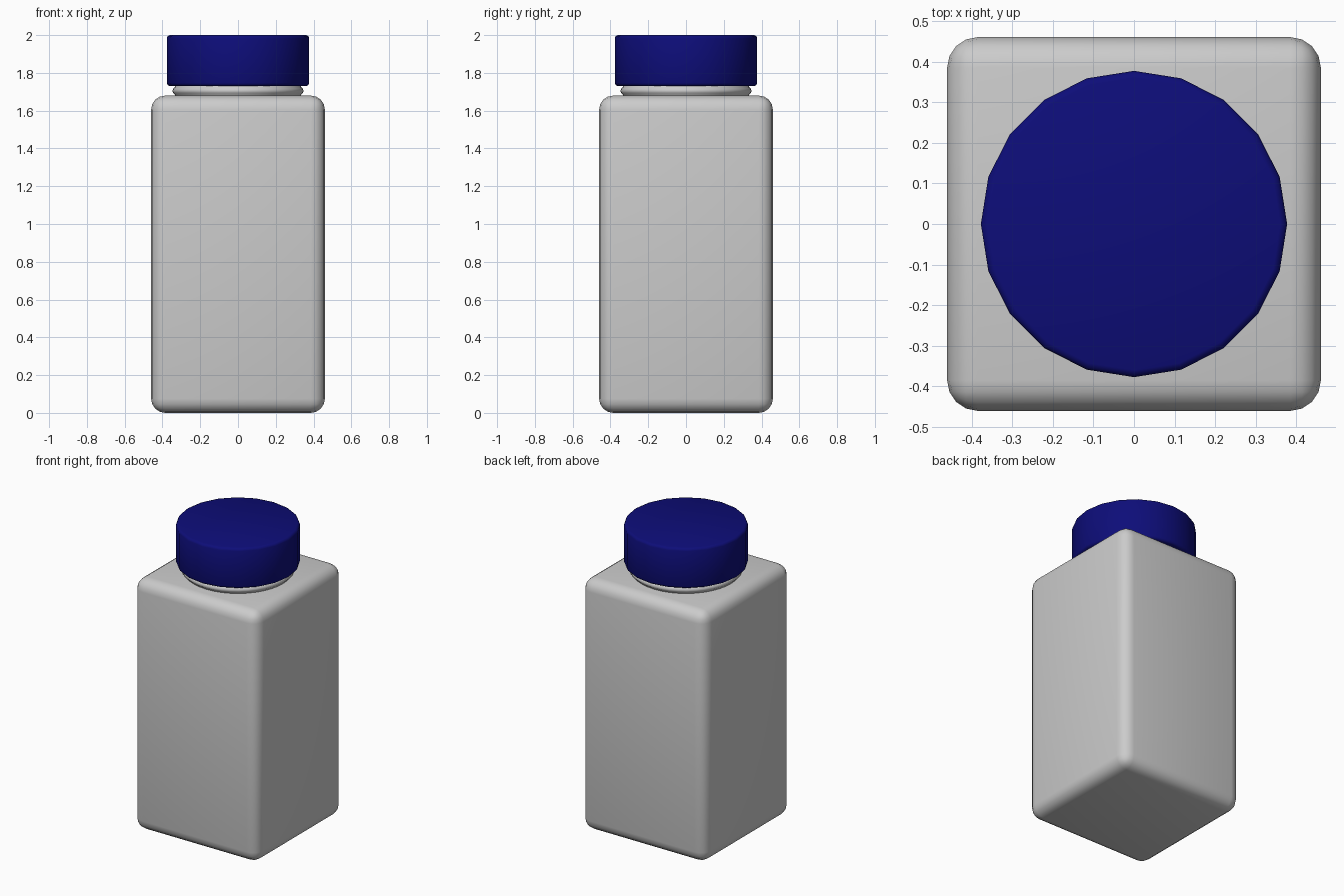
import bpy, bmesh, math

if "Cube" in bpy.data.objects:
    bpy.data.objects.remove(bpy.data.objects["Cube"])


def finish(name, bm, angle=40, color=None):
    bmesh.ops.recalc_face_normals(bm, faces=bm.faces)
    me = bpy.data.meshes.new(name)
    bm.to_mesh(me)
    bm.free()
    ob = bpy.data.objects.new(name, me)
    bpy.context.collection.objects.link(ob)
    if color:
        mat = bpy.data.materials.new(name + "_blue")
        mat.diffuse_color = color
        mat.use_nodes = True
        mat.node_tree.nodes["Principled BSDF"].inputs["Base Color"].default_value = mat.diffuse_color
        me.materials.append(mat)
    bpy.ops.object.select_all(action='DESELECT')
    ob.select_set(True)
    bpy.context.view_layer.objects.active = ob
    bpy.ops.object.shade_smooth_by_angle(angle=math.radians(angle))
    return ob


def lathe(name, profile, sides, angle=40, color=None):
    """Revolve (radius, z) points around z and cap both ends."""
    bm = bmesh.new()
    rings = [[bm.verts.new((r * math.cos(2 * math.pi * i / sides),
                            r * math.sin(2 * math.pi * i / sides), z))
              for i in range(sides)] for r, z in profile]
    for a, b in zip(rings, rings[1:]):
        for i in range(sides):
            j = (i + 1) % sides
            bm.faces.new((a[i], a[j], b[j], b[i]))
    bm.faces.new(rings[0][::-1])
    bm.faces.new(rings[-1])
    return finish(name, bm, angle, color)


# Square bottle body with rounded edges
HALF, TOP = 0.46, 1.68
bm = bmesh.new()
bmesh.ops.create_cube(bm, size=1)
for v in bm.verts:
    v.co = (v.co.x * 2 * HALF, v.co.y * 2 * HALF, (v.co.z + 0.5) * TOP)
bmesh.ops.bevel(bm, geom=bm.edges[:], offset=0.075, offset_type='OFFSET',
                segments=4, profile=0.5, affect='EDGES')
finish("bottle_body", bm)

# Neck with a rounded bead below the cap
lathe("bottle_neck", [(0.33, 1.67), (0.335, 1.686), (0.344, 1.694), (0.347, 1.705),
                      (0.344, 1.716), (0.335, 1.724), (0.33, 1.74)], 40)

# Faceted screw cap with softened rims
lathe("screw_cap", [(0.36, 1.73), (0.372, 1.735), (0.377, 1.747),
                    (0.377, 1.983), (0.372, 1.995), (0.36, 2.0)],
      20, 50, (0.004, 0.004, 0.19, 1))
